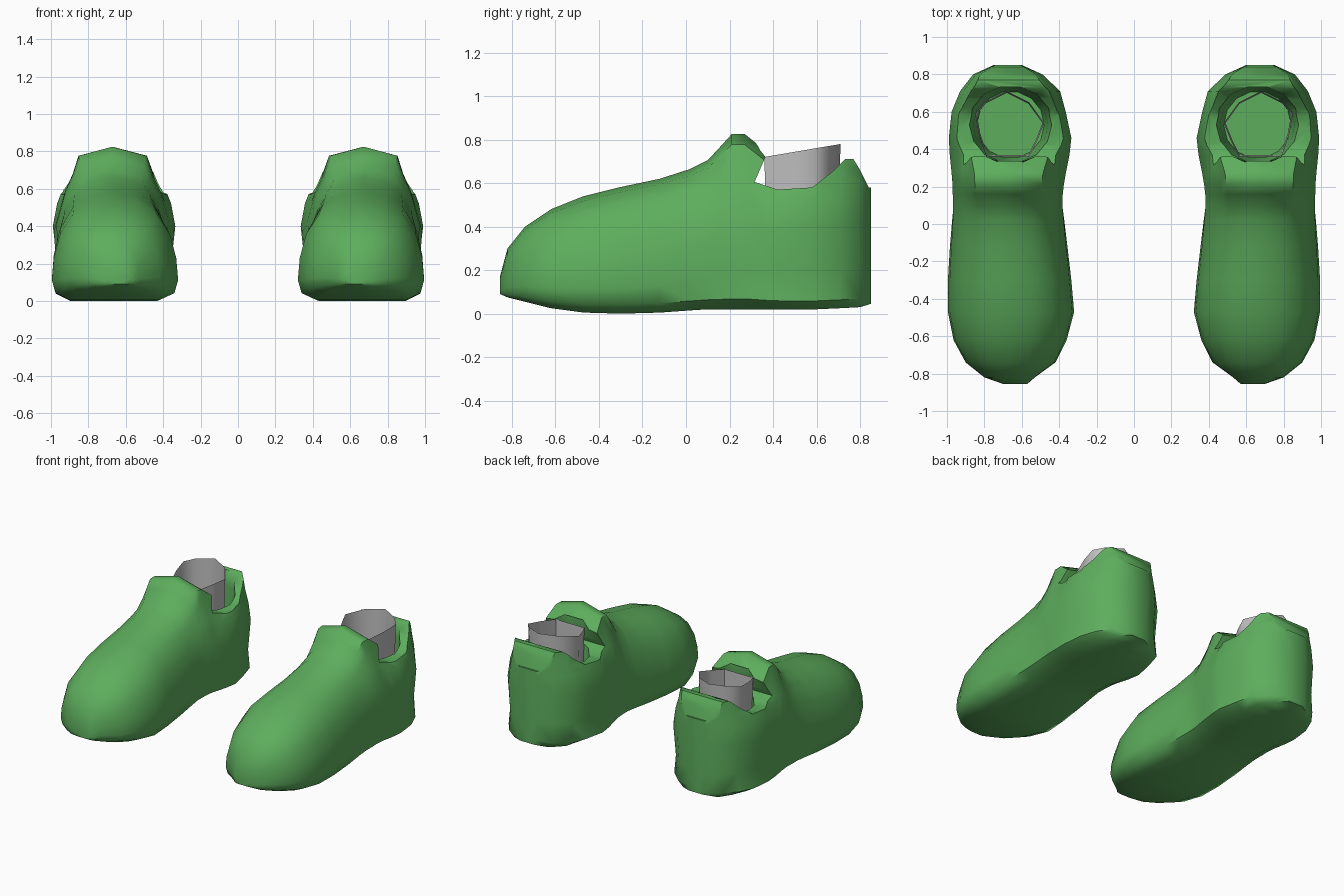
import bpy, bmesh, math
from mathutils import Vector

if "Cube" in bpy.data.objects:
    bpy.data.objects.remove(bpy.data.objects["Cube"])


def material(name, rgb):
    m = bpy.data.materials.new(name)
    m.diffuse_color = (*rgb, 1)
    m.use_nodes = True
    m.node_tree.nodes["Principled BSDF"].inputs["Base Color"].default_value = m.diffuse_color
    return m


GREEN = material("green", (0.11, 0.42, 0.11))
GREY = material("light_grey", (0.52, 0.52, 0.52))

# Half cross-sections, bottom centre to top centre: (share of width, share of height)
TOE = [(0, 0), (.7, 0), (.94, .07), (1, .2), (.97, .42), (.87, .66), (.66, .86), (.36, .96), (0, 1)]
TONGUE = [(0, 0), (.7, 0), (.97, .06), (.97, .22), (1, .48), (.83, .71), (.70, .82), (.60, .94), (0, 1)]
HEEL = [(0, 0), (.75, 0), (.97, .05), (.92, .22), (1, .5), (.93, .66), (.84, .76), (.76, .9), (0, 1)]
SHAPES = [TOE, TONGUE, HEEL]

# Stations along the foot: y, bottom z, top z, outer x, inner x, shape (0 toe, 1 tongue, 2 heel)
STATIONS = [
    (-.855, .09, .17, -.70, -.57, 0), (-.82, .075, .30, -.80, -.53, 0),
    (-.74, .055, .40, -.90, -.42, 0), (-.62, .025, .48, -.965, -.36, 0),
    (-.47, .005, .54, -.995, -.32, 0), (-.30, .0, .582, -.995, -.335, 0),
    (-.12, .005, .62, -.985, -.355, .1), (.02, .015, .665, -.975, -.37, .3),
    (.10, .02, .705, -.97, -.38, .6), (.16, .02, .77, -.97, -.38, .9),
    (.21, .02, .825, -.97, -.375, 1), (.27, .02, .825, -.975, -.365, 1),
    (.37, .02, .75, -.985, -.345, 1.3), (.46, .02, .78, -.99, -.335, 2),
    (.60, .02, .80, -.975, -.365, 2), (.71, .025, .80, -.93, -.395, 2),
    (.80, .03, .80, -.86, -.49, 2), (.85, .045, .80, -.75, -.60, 2),
]


def new_object(name, bm, mat):
    bmesh.ops.recalc_face_normals(bm, faces=bm.faces)
    me = bpy.data.meshes.new(name)
    bm.to_mesh(me)
    bm.free()
    me.materials.append(mat)
    ob = bpy.data.objects.new(name, me)
    bpy.context.collection.objects.link(ob)
    return ob


def loft(name, rings, mat, caps=True):
    """Skin a list of equal closed rings."""
    bm = bmesh.new()
    vs = [[bm.verts.new(p) for p in r] for r in rings]
    n = len(rings[0])
    for a, b in zip(vs, vs[1:]):
        for i in range(n):
            j = (i + 1) % n
            bm.faces.new((a[i], a[j], b[j], b[i]))
    if caps:
        bm.faces.new(vs[0])
        bm.faces.new(vs[-1])
    return new_object(name, bm, mat)


def section(y, zb, zt, xo, xi, shape, side):
    k = min(int(shape), 1)
    t = shape - k
    half = [Vector(a).lerp(Vector(b), t) for a, b in zip(SHAPES[k], SHAPES[k + 1])]
    c, w, h = (xo + xi) / 2, (xi - xo) / 2, zt - zb
    right = [(side * (c + w * p.x), y, zb + h * p.y) for p in half]
    left = [(side * (c - w * p.x), y, zb + h * p.y) for p in half[-2:0:-1]]
    return right + left


def activate(ob):
    bpy.ops.object.select_all(action='DESELECT')
    ob.select_set(True)
    bpy.context.view_layer.objects.active = ob


def cut(ob, cutter):
    cutter.hide_render = True
    activate(ob)
    m = ob.modifiers.new("cut", 'BOOLEAN')
    m.operation, m.object, m.solver = 'DIFFERENCE', cutter, 'EXACT'
    bpy.ops.object.modifier_apply(modifier=m.name)
    bpy.data.objects.remove(cutter)


def smooth(ob, angle):
    activate(ob)
    bpy.ops.object.shade_smooth_by_angle(angle=math.radians(angle))


def oval(cx, cy, rx, ry, z, n=14):
    return [(cx + rx * math.cos(2 * math.pi * i / n), cy + ry * math.sin(2 * math.pi * i / n), z)
            for i in range(n)]


# Side outline of the space above the collar, from tongue to heel
COLLAR = [(.27, .825), (.32, .785), (.365, .72), (.315, .605), (.42, .57), (.58, .58), (.67, .65),
          (.73, .71), (.77, .71), (.80, .66), (.84, .58), (1, .57), (1, 1), (.24, 1)]

# Ankle tube outline
TUBE = [(-.85, .59), (-.80, .65), (-.68, .71), (-.56, .65), (-.48, .54), (-.52, .44),
        (-.56, .36), (-.79, .36), (-.83, .48)]

for side, tag in ((-1, "right"), (1, "left")):
    # Shoe upper and sole
    shoe = loft(tag + "_shoe", [section(*s, side) for s in STATIONS], GREEN)

    # Collar line, dipping at the ankle and rising at the heel
    cut(shoe, loft("collar_cutter", [[(x, y, z) for y, z in COLLAR] for x in (-1.3, 1.3)], GREEN))

    # Foot opening
    cx = side * -.66
    well = [oval(cx, .53, .18, .18, .30), oval(cx, .53, .20, .195, .48),
            oval(cx, .53, .225, .205, .60), oval(cx, .53, .235, .21, .76)]
    cut(shoe, loft("well_cutter", well, GREEN))
    smooth(shoe, 50)

    # Open ankle tube, higher at the back
    rings = []
    for t in (0, 1):
        s = .95 + .05 * t
        rings.append([(side * (-.665 + (x + .665) * s), .53 + (y - .53) * s,
                       .42 if t == 0 else .72 + .17 * (y - .36)) for x, y in TUBE])
    smooth(loft(tag + "_ankle_tube", rings, GREY, caps=False), 60)
